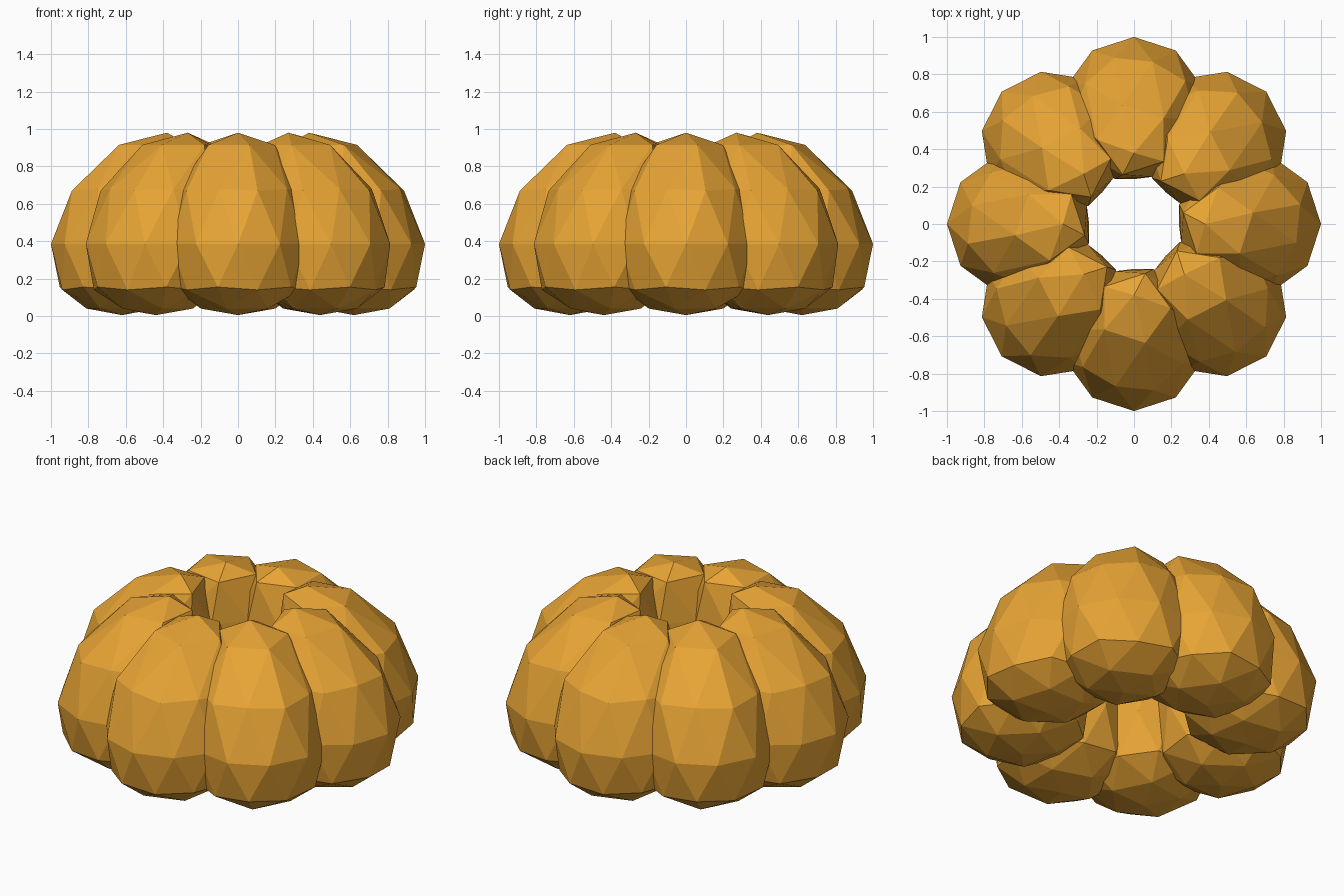
import bpy, bmesh, math

if "Cube" in bpy.data.objects:
    bpy.data.objects.remove(bpy.data.objects["Cube"])

skin = bpy.data.materials.new("pumpkin orange")
skin.diffuse_color = (0.80, 0.37, 0.035, 1)
skin.use_nodes = True
skin.node_tree.nodes["Principled BSDF"].inputs["Base Color"].default_value = skin.diffuse_color

# ring levels of the sphere: (sphere z, height, width factor, lean toward the middle)
LEVELS = [(-1, .005, 1, 0), (-.851, .04, 1, 0), (-.526, .14, 1.04, 0), (-.447, .155, 1.03, 0),
          (0, .385, 1, 0), (.447, .67, 1, .055), (.526, .68, 1, .06),
          (.851, .915, .98, .17), (1, .98, 1, .24)]

# one egg-shaped rib, its tip leaning inward
bm = bmesh.new()
bmesh.ops.create_icosphere(bm, subdivisions=2, radius=1)
for v in bm.verts:
    _, height, width, lean = min(LEVELS, key=lambda r: abs(r[0] - v.co.z))
    v.co = (v.co.x * .38 * width, v.co.y * .38 * width - .62 + lean, height)
mesh = bpy.data.meshes.new("rib")
bm.to_mesh(mesh)
bm.free()
mesh.materials.append(skin)

# eight ribs around an open middle
for i in range(8):
    rib = bpy.data.objects.new(f"pumpkin_rib_{i + 1}", mesh)
    rib.rotation_euler.z = i * math.pi / 4
    bpy.context.collection.objects.link(rib)
